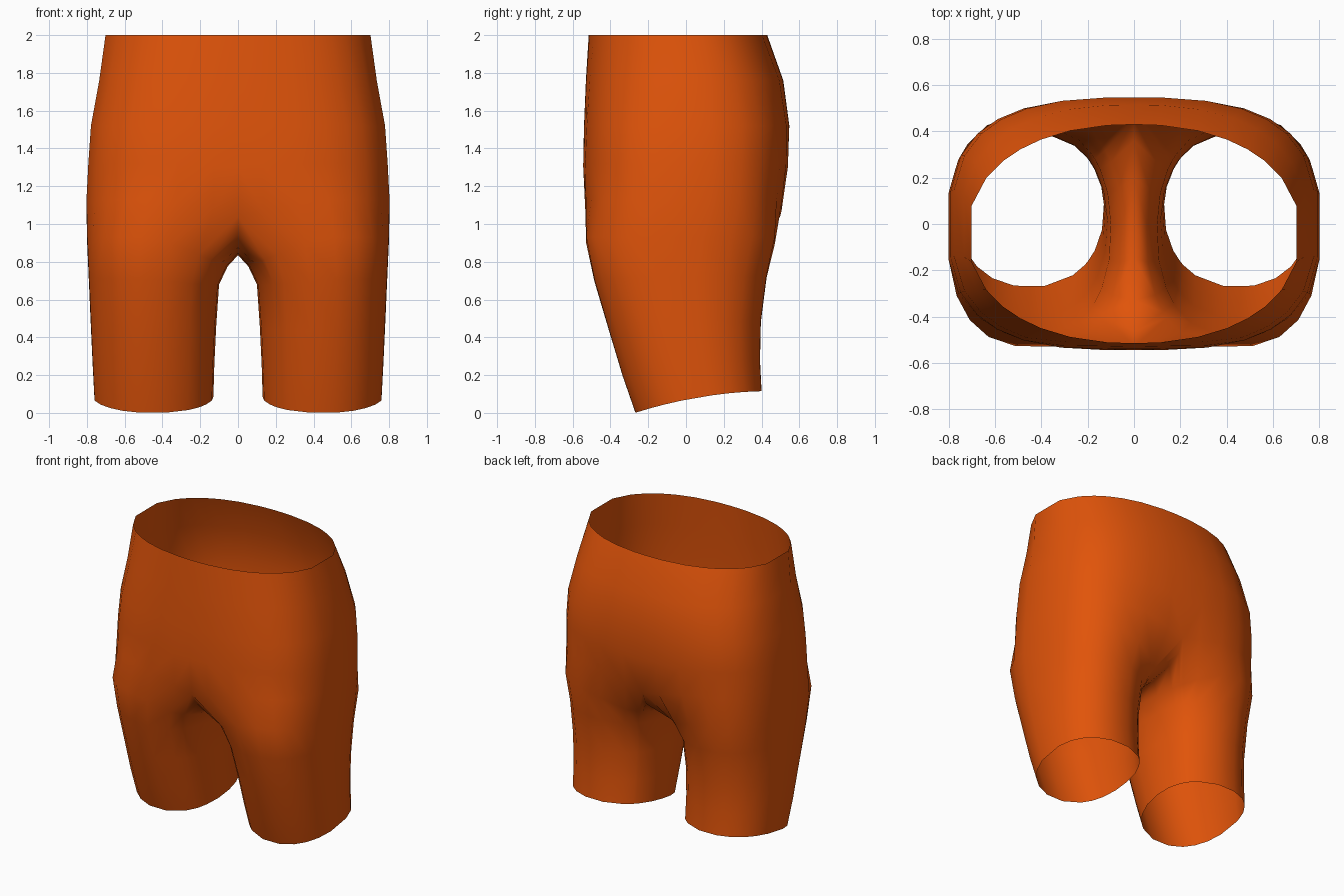
import bpy, bmesh, math
from mathutils import Vector

if "Cube" in bpy.data.objects:
    bpy.data.objects.remove(bpy.data.objects["Cube"])

orange = bpy.data.materials.new("orange_cloth")
orange.diffuse_color = (0.75, 0.088, 0.003, 1)
orange.use_nodes = True
orange.node_tree.nodes["Principled BSDF"].inputs["Base Color"].default_value = orange.diffuse_color


def spow(v, e):
    return math.copysign(abs(v) ** e, v)


def rounded(d, x0, x1, y0, y1, n):
    """Point of a rounded-box outline lying in direction d."""
    r = (abs(d[0]) ** n + abs(d[1]) ** n) ** (-1 / n)
    return ((x0 + x1) / 2 + d[0] * r * (x1 - x0) / 2,
            (y0 + y1) / 2 + d[1] * r * (y1 - y0) / 2)


def bridge(bm, a, b, closed):
    count = len(a)
    for i in range(count if closed else count - 1):
        j = (i + 1) % count
        bm.faces.new((a[i], a[j], b[j], b[i]))


bm = bmesh.new()

# Torso: half rings from front centre round the side to back centre
angles = [-90, -86, -75, -62, -50, -38, -24, -8, 8, 24, 38, 50, 62, 75, 86, 90]
dirs = [(spow(math.cos(math.radians(a)), 0.68), spow(math.sin(math.radians(a)), 0.68))
        for a in angles]
torso = [  # z, half width, front, back, squareness, drop at centre
    (2.00, 0.718, -0.515, 0.43, 2.2, 0),
    (1.76, 0.745, -0.530, 0.515, 2.5, 0),
    (1.52, 0.785, -0.540, 0.547, 2.8, 0),
    (1.32, 0.798, -0.548, 0.545, 2.9, 0.02),
    (1.13, 0.808, -0.546, 0.525, 2.9, 0.09)]
previous = None
for z, w, front, back, n, drop in torso:
    ring = []
    for k, d in enumerate(dirs):
        x, y = rounded(d, -w, w, front, back, n)
        if k in (0, len(dirs) - 1):
            x = 0
        fall = drop * max(0, 1 - x / 0.4)
        ring.append(bm.verts.new((x, y + (0.2 * fall if y < 0 else -0.3 * fall), z - fall)))
    if previous:
        bridge(bm, previous, ring, False)
    previous = ring

# Crotch seam: back to front along the centre line, closing the leg opening
seam = [(0.455, 0.945), (0.36, 0.885), (0.2, 0.85), (0.03, 0.835),
        (-0.15, 0.845), (-0.33, 0.875), (-0.465, 0.945)]
previous = previous + [bm.verts.new((0, y, z)) for y, z in seam]
leg_dirs = [Vector(((v.co.x - 0.40) / 0.40, v.co.y / 0.54)).normalized() for v in previous]

# Leg: full rings down to the slanted hem
leg = [  # outer z, inner z, inner x, outer x, front, back, squareness, slant
    (0.93, 0.775, 0.055, 0.804, -0.532, 0.475, 2.5, 0),
    (0.72, 0.68, 0.10, 0.796, -0.490, 0.432, 2.3, 0.1),
    (0.47, 0.46, 0.115, 0.786, -0.412, 0.402, 2.2, 0.3),
    (0.25, 0.25, 0.125, 0.776, -0.340, 0.397, 2.2, 0.6),
    (0.07, 0.07, 0.13, 0.767, -0.272, 0.405, 2.2, 1)]
for zo, zi, x0, x1, front, back, n, slant in leg:
    ring = []
    for d in leg_dirs:
        x, y = rounded(d, x0, x1, front, back, n)
        t = min(1, (x - x0) / (0.5 * (x1 - x0)))
        z = zi + (zo - zi) * t + slant * (0.2 * y - 0.219 * y * y)
        ring.append(bm.verts.new((x, y, z)))
    bridge(bm, previous, ring, True)
    previous = ring

# Face outward, smooth
bmesh.ops.recalc_face_normals(bm, faces=bm.faces)
outer = max(bm.faces, key=lambda f: f.calc_center_median().x)
if outer.normal.x < 0:
    bmesh.ops.reverse_faces(bm, faces=bm.faces)
for f in bm.faces:
    f.smooth = True

mesh = bpy.data.meshes.new("shorts")
bm.to_mesh(mesh)
bm.free()
mesh.materials.append(orange)
shorts = bpy.data.objects.new("shorts", mesh)
bpy.context.collection.objects.link(shorts)

# Other half
mirror = shorts.modifiers.new("mirror", 'MIRROR')
mirror.use_clip = True
mirror.merge_threshold = 0.001
